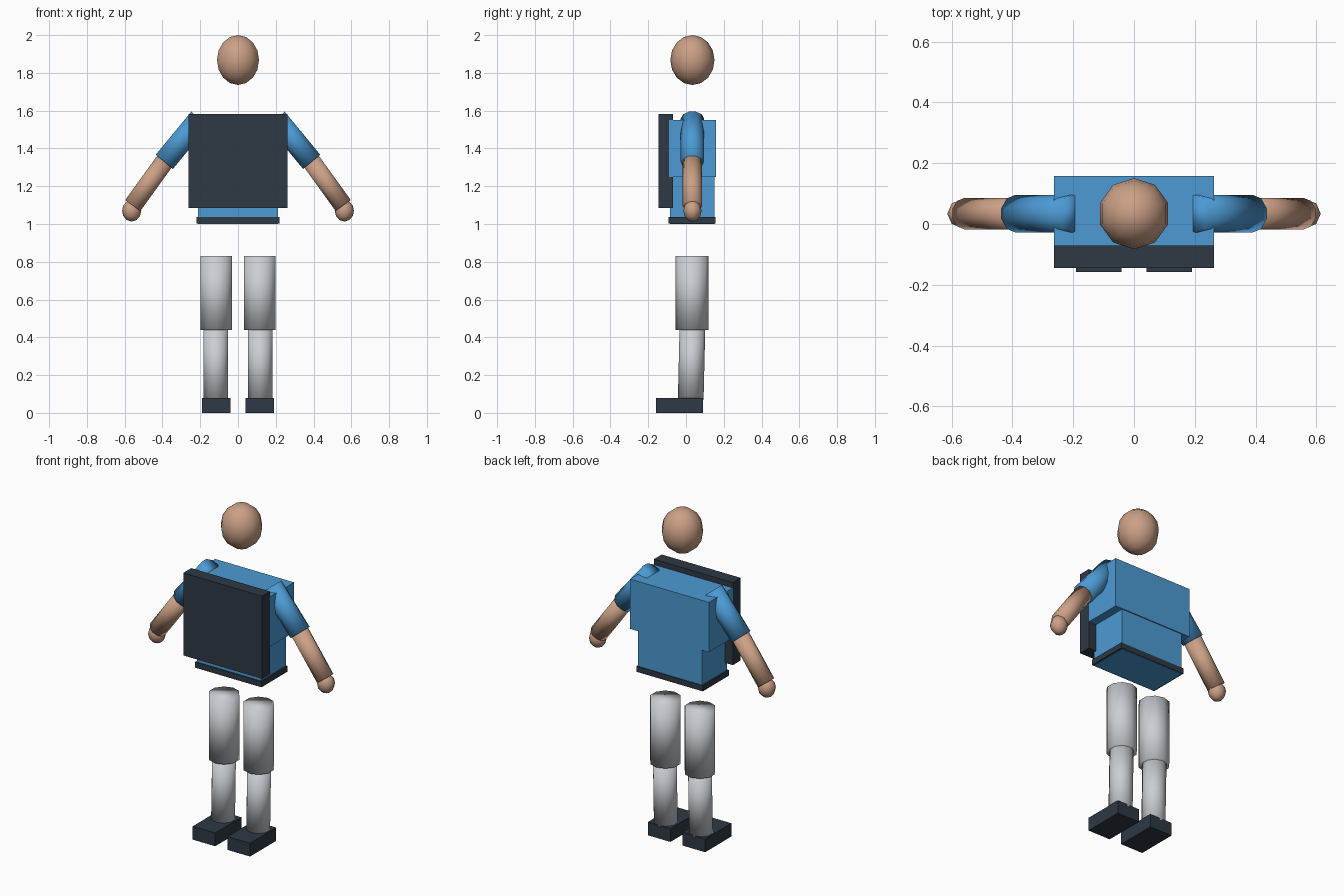
import bpy
import bmesh
import math
from mathutils import Vector

if "Cube" in bpy.data.objects:
    bpy.data.objects.remove(bpy.data.objects["Cube"])


def srgb(r, g, b):
    f = lambda c: c / 12.92 if c <= 0.04045 else ((c + 0.055) / 1.055) ** 2.4
    return (f(r / 255), f(g / 255), f(b / 255), 1.0)


def material(name, *rgb):
    m = bpy.data.materials.new(name)
    m.diffuse_color = srgb(*rgb)
    m.use_nodes = True
    m.node_tree.nodes["Principled BSDF"].inputs["Base Color"].default_value = m.diffuse_color
    return m


SHIRT = material("shirt_blue", 76, 154, 212)
DARK = material("dark_navy", 46, 56, 68)
SKIN = material("skin", 203, 160, 134)
TROUSERS = material("light_grey", 202, 206, 211)


def finish(name, bm, mat, smooth):
    bmesh.ops.recalc_face_normals(bm, faces=bm.faces)
    me = bpy.data.meshes.new(name)
    bm.to_mesh(me)
    bm.free()
    me.materials.append(mat)
    for p in me.polygons:
        p.use_smooth = smooth
    ob = bpy.data.objects.new(name, me)
    bpy.context.collection.objects.link(ob)
    return ob


def box(name, mat, x, y, z):
    """Box from (min, max) pairs on each axis."""
    bm = bmesh.new()
    bmesh.ops.create_cube(bm, size=1)
    for v in bm.verts:
        v.co = [lo + (c + 0.5) * (hi - lo) for c, (lo, hi) in zip(v.co, (x, y, z))]
    return finish(name, bm, mat, False)


def limb(name, mat, start, end, radius, sides=10):
    """Capped prism between two points, with a corner facing front and back."""
    start, end = Vector(start), Vector(end)
    axis = (end - start).normalized()
    u = Vector((0, 1, 0))
    u = (u - axis * u.dot(axis)).normalized()
    w = axis.cross(u)
    bm = bmesh.new()
    rings = []
    for p in (start, end):
        rings.append([bm.verts.new(p + radius * (u * math.cos(a) + w * math.sin(a)))
                      for a in (2 * math.pi * i / sides for i in range(sides))])
    for i in range(sides):
        j = (i + 1) % sides
        bm.faces.new((rings[0][i], rings[0][j], rings[1][j], rings[1][i]))
    for ring in rings:
        bm.faces.new(ring)
    return finish(name, bm, mat, True)


def ball(name, mat, centre, radii, sides, rows):
    """Low-poly ellipsoid with a corner facing front and back."""
    bm = bmesh.new()
    c, r = Vector(centre), radii

    def point(t, a):
        return c + Vector((r[0] * math.sin(t) * math.sin(a),
                           r[1] * math.sin(t) * math.cos(a), r[2] * math.cos(t)))

    top, bottom = bm.verts.new(point(0, 0)), bm.verts.new(point(math.pi, 0))
    rings = [[bm.verts.new(point(math.pi * k / rows, 2 * math.pi * i / sides))
              for i in range(sides)] for k in range(1, rows)]
    for i in range(sides):
        j = (i + 1) % sides
        bm.faces.new((top, rings[0][i], rings[0][j]))
        bm.faces.new((bottom, rings[-1][j], rings[-1][i]))
        for a, b in zip(rings, rings[1:]):
            bm.faces.new((a[i], b[i], b[j], a[j]))
    return finish(name, bm, mat, True)


MID = 0.034  # depth of the body centre line

# Head
ball("head", SKIN, (0, MID, 1.868), (0.117, 0.117, 0.132), 10, 8)

# Torso, belt and chest plate
box("chest", SHIRT, (-0.263, 0.263), (-0.09, 0.158), (1.25, 1.55))
box("waist", SHIRT, (-0.212, 0.212), (-0.086, 0.152), (1.0, 1.25))
box("belt", DARK, (-0.221, 0.221), (-0.092, 0.156), (1.002, 1.036))
box("chest_plate", DARK, (-0.263, 0.263), (-0.145, -0.07), (1.085, 1.582))

for side, s in (("left", 1), ("right", -1)):
    # Arm
    limb(side + "_sleeve", SHIRT, (s * 0.202, MID, 1.557), (s * 0.39, MID, 1.329), 0.062)
    limb(side + "_forearm", SKIN, (s * 0.388, MID, 1.332), (s * 0.557, MID, 1.098), 0.052)
    ball(side + "_hand", SKIN, (s * 0.563, MID, 1.07), (0.051, 0.048, 0.057), 8, 6)
    # Leg
    limb(side + "_thigh", TROUSERS, (s * 0.115, 0.032, 0.83), (s * 0.115, 0.032, 0.44), 0.0865)
    limb(side + "_shin", TROUSERS, (s * 0.117, 0.034, 0.45), (s * 0.117, 0.025, 0.07), 0.068)
    # Shoe
    xs = sorted((s * 0.041, s * 0.191))
    box(side + "_shoe", DARK, xs, (-0.158, 0.09), (0, 0.08))
